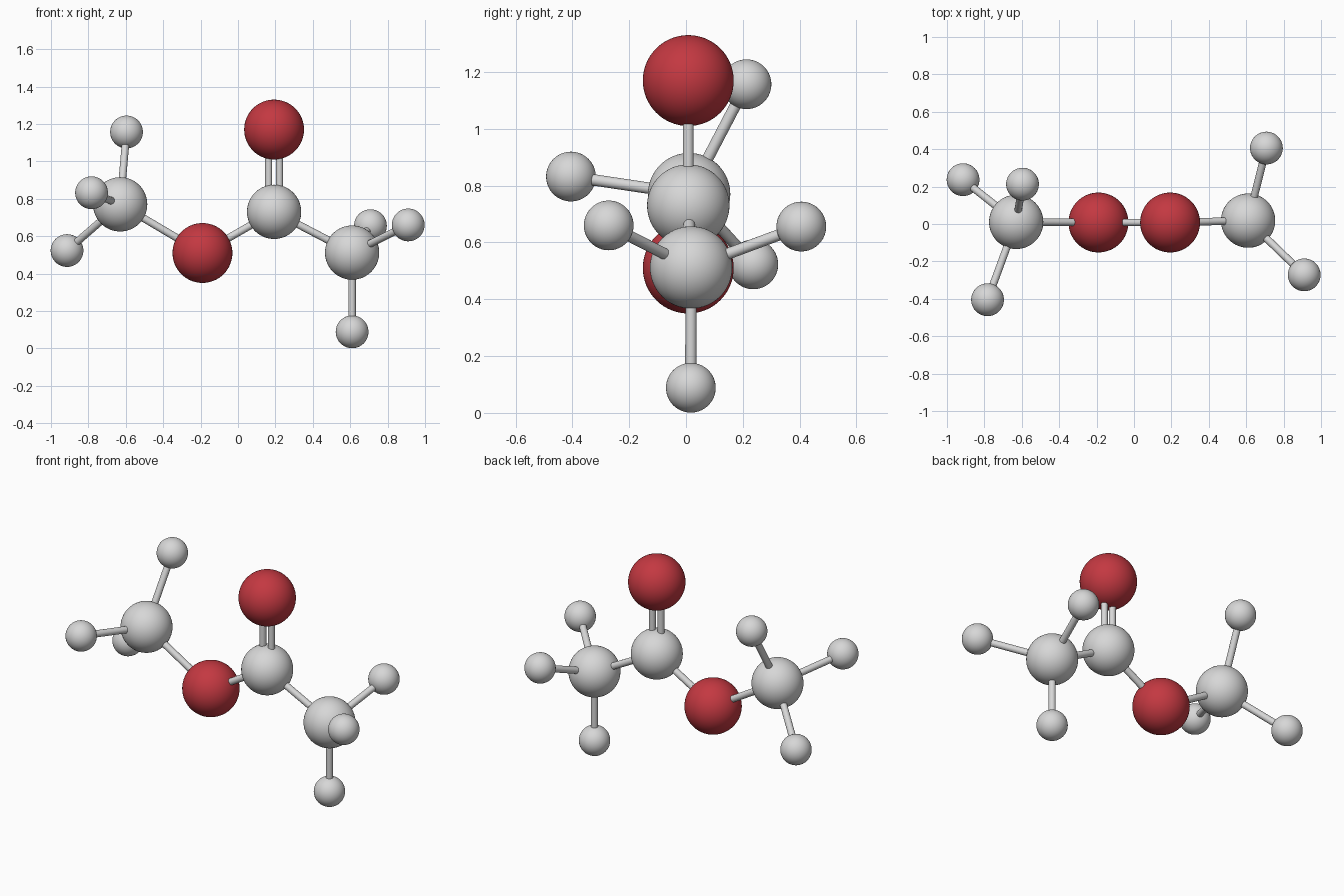
import bpy
from mathutils import Vector

if "Cube" in bpy.data.objects:
    bpy.data.objects.remove(bpy.data.objects["Cube"])


def material(name, rgb):
    m = bpy.data.materials.new(name)
    m.diffuse_color = (*rgb, 1)
    m.use_nodes = True
    m.node_tree.nodes["Principled BSDF"].inputs["Base Color"].default_value = m.diffuse_color
    return m


grey = material("light grey", (0.68, 0.68, 0.68))
red = material("dark red", (0.55, 0.04, 0.053))

# Atom kinds: radius and colour
KINDS = {"carbon": (0.145, grey), "oxygen": (0.16, red), "hydrogen": (0.0875, grey)}

# Atoms: kind and centre
ATOMS = {
    "left_carbon": ("carbon", (-0.63, 0.011, 0.77)),
    "bridge_oxygen": ("oxygen", (-0.19, 0.008, 0.51)),
    "middle_carbon": ("carbon", (0.193, 0.008, 0.73)),
    "top_oxygen": ("oxygen", (0.193, 0.008, 1.17)),
    "right_carbon": ("carbon", (0.61, 0.018, 0.512)),
    "left_hydrogen_top": ("hydrogen", (-0.596, 0.213, 1.157)),
    "left_hydrogen_front": ("hydrogen", (-0.783, -0.405, 0.832)),
    "left_hydrogen_back": ("hydrogen", (-0.914, 0.237, 0.523)),
    "right_hydrogen_bottom": ("hydrogen", (0.61, 0.017, 0.0885)),
    "right_hydrogen_front": ("hydrogen", (0.91, -0.272, 0.66)),
    "right_hydrogen_back": ("hydrogen", (0.708, 0.406, 0.656)),
}

# Bonds: the two atoms joined and the sideways offsets of the rods
BONDS = [
    ("left_carbon", "bridge_oxygen", (0,)),
    ("bridge_oxygen", "middle_carbon", (0,)),
    ("middle_carbon", "top_oxygen", (-0.029, 0.029)),
    ("middle_carbon", "right_carbon", (0,)),
]
BONDS += [(n.split("_")[0] + "_carbon", n, (0,)) for n in ATOMS if "hydrogen" in n]


def finish(name, mat):
    ob = bpy.context.object
    ob.name = name
    ob.data.materials.append(mat)
    bpy.ops.object.shade_smooth_by_angle()


# Spheres for the atoms
for name, (kind, pos) in ATOMS.items():
    radius, mat = KINDS[kind]
    bpy.ops.mesh.primitive_uv_sphere_add(segments=64, ring_count=32, radius=radius, location=pos)
    finish(name, mat)

# Rods for the bonds
for a, b, offsets in BONDS:
    p, q = Vector(ATOMS[a][1]), Vector(ATOMS[b][1])
    for off in offsets:
        bpy.ops.mesh.primitive_cylinder_add(
            vertices=24, radius=0.02 if off == 0 else 0.019, depth=(q - p).length,
            location=(p + q) / 2 + Vector((off, 0, 0)),
            rotation=(q - p).to_track_quat('Z', 'Y').to_euler())
        finish("bond_" + a + "_to_" + b, grey)
